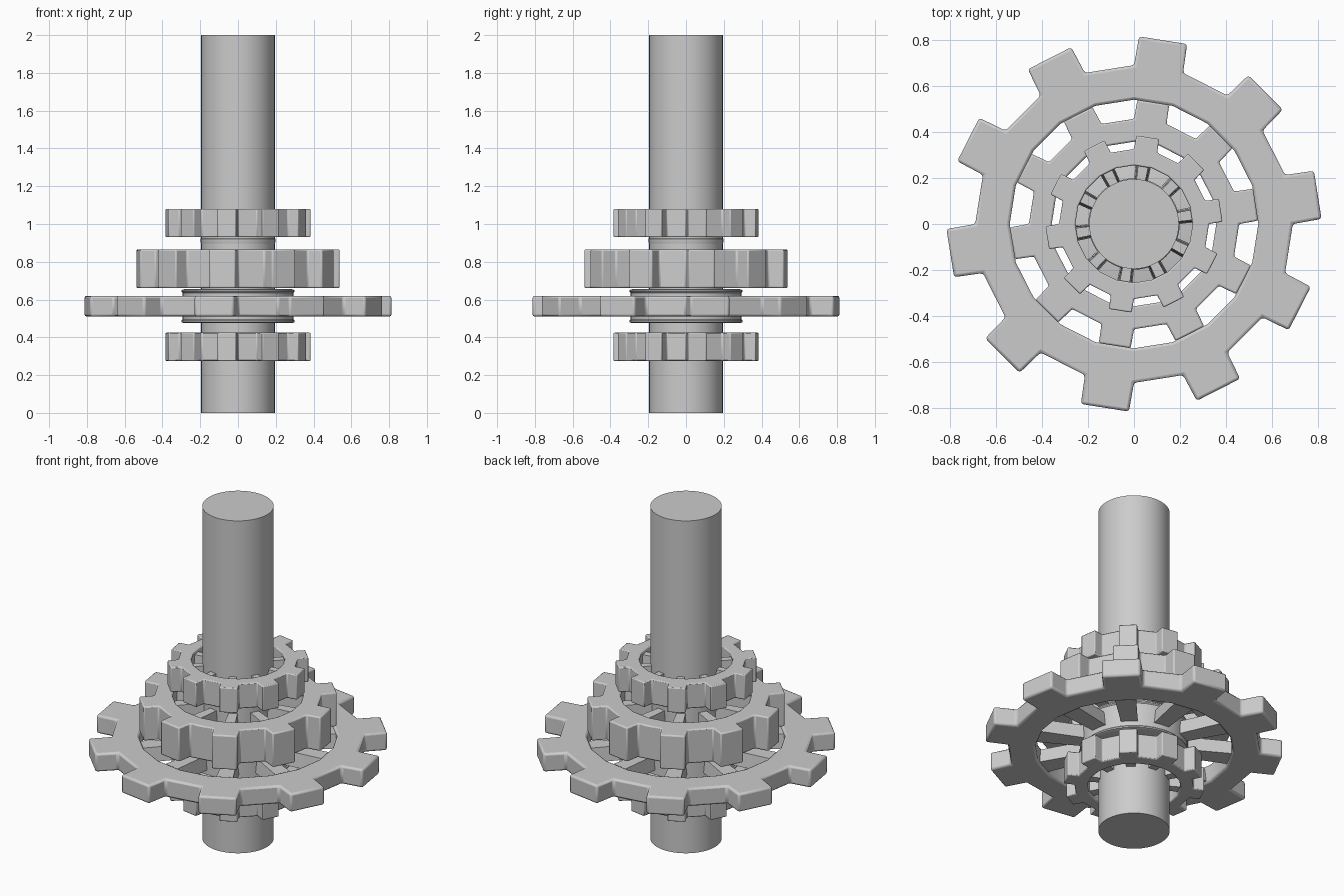
import bpy, bmesh
from math import sin, cos, pi, radians

if "Cube" in bpy.data.objects:
    bpy.data.objects.remove(bpy.data.objects["Cube"])

TEETH = 10
STEP = 2 * pi / TEETH


def polar(r, a, z):
    return (r * cos(a), r * sin(a), z)


def finish(name, bm, bevel=0.0):
    bmesh.ops.recalc_face_normals(bm, faces=bm.faces)
    mesh = bpy.data.meshes.new(name)
    bm.to_mesh(mesh)
    bm.free()
    ob = bpy.data.objects.new(name, mesh)
    bpy.context.collection.objects.link(ob)
    if bevel:
        mod = ob.modifiers.new("edge_bevel", 'BEVEL')
        mod.width = bevel
        mod.segments = 2
        mod.limit_method = 'ANGLE'
        mod.angle_limit = radians(40)
    bpy.context.view_layer.objects.active = ob
    ob.select_set(True)
    bpy.ops.object.shade_smooth_by_angle(angle=radians(30))
    ob.select_set(False)
    return ob


def lathe(name, profile, segs):
    # closed solid of revolution, profile listed bottom to top
    bm = bmesh.new()
    rings = [[bm.verts.new(polar(r, 2 * pi * i / segs, z)) for i in range(segs)]
             for r, z in profile]
    for lo, hi in zip(rings, rings[1:]):
        for i in range(segs):
            j = (i + 1) % segs
            bm.faces.new((lo[i], lo[j], hi[j], hi[i]))
    bm.faces.new(rings[0][::-1])
    bm.faces.new(rings[-1])
    return finish(name, bm)


def toothed_rim(name, s, z0, z1):
    # ring of flat segments, every other one carrying a square tooth
    bm = bmesh.new()
    n = TEETH * 2
    inner, root, tip = [], [], []
    tip_half = 0.105 / 0.808
    for z in (z0, z1):
        inner.append([bm.verts.new(polar(0.54 * s, pi * i / TEETH, z)) for i in range(n)])
        root.append([bm.verts.new(polar(0.69 * s, pi * i / TEETH, z)) for i in range(n)])
        tip.append([bm.verts.new(polar(0.815 * s, STEP * (i // 2 + 0.25)
                    + (tip_half if i % 2 else -tip_half), z)) for i in range(n)])

    def wall(v, i, j):
        bm.faces.new((v[0][i], v[0][j], v[1][j], v[1][i]))

    for i in range(n):
        j = (i + 1) % n
        wall(inner, i, j)
        for k in (0, 1):
            bm.faces.new((inner[k][i], inner[k][j], root[k][j], root[k][i]))
        if i % 2 == 0:
            wall(tip, i, j)
            for k in (0, 1):
                bm.faces.new((root[k][i], root[k][j], tip[k][j], tip[k][i]))
            for m in (i, j):
                bm.faces.new((root[0][m], tip[0][m], tip[1][m], root[1][m]))
        else:
            wall(root, i, j)
    return finish(name, bm, 0.012 * s)


def spokes(name, s, z0, z1):
    # tapered bars behind each tooth, joining hub and rim
    bm = bmesh.new()
    h = z1 - z0
    for t in range(TEETH):
        a = STEP * (t + 0.25)
        c, d = cos(a), sin(a)
        ends = []
        for r, w in ((0.27 * s, 0.045 * s), (0.56 * s, 0.06 * s)):
            ends.append([bm.verts.new((r * c - y * d, r * d + y * c, z))
                         for y, z in ((-w, z0 + 0.12 * h), (w, z0 + 0.12 * h),
                                      (w * 0.8, z1 - 0.12 * h), (-w * 0.8, z1 - 0.12 * h))])
        for i in range(4):
            j = (i + 1) % 4
            bm.faces.new((ends[0][i], ends[0][j], ends[1][j], ends[1][i]))
        bm.faces.new(ends[0])
        bm.faces.new(ends[1])
    return finish(name, bm)


# drive shaft
lathe("shaft", [(0.195, 0), (0.195, 2)], 48)

# four gears of one pattern: scale, bottom, top
for name, s, z0, z1 in (("lower_gear", 0.472, 0.275, 0.425),
                        ("large_gear", 1.0, 0.51, 0.62),
                        ("middle_gear", 0.662, 0.66, 0.865),
                        ("upper_gear", 0.472, 0.93, 1.08)):
    toothed_rim(name + "_rim", s, z0, z1)
    spokes(name + "_spokes", s, z0, z1)
    if s > 0.5:
        # rounded hub, taller than the rim, with a shallow waist
        r, m, h = 0.3 * s, (z0 + z1) / 2, (z1 - z0) * 0.82
        half = [(0.98, 0.6), (0.98, 0.78), (1.0, 0.85), (1.0, 0.94), (0.95, 1.0)]
        prof = [(r * a, m - h * b) for a, b in half[::-1]]
        prof += [(r * a, m + h * b) for a, b in half]
        lathe(name + "_hub", prof, 40)
